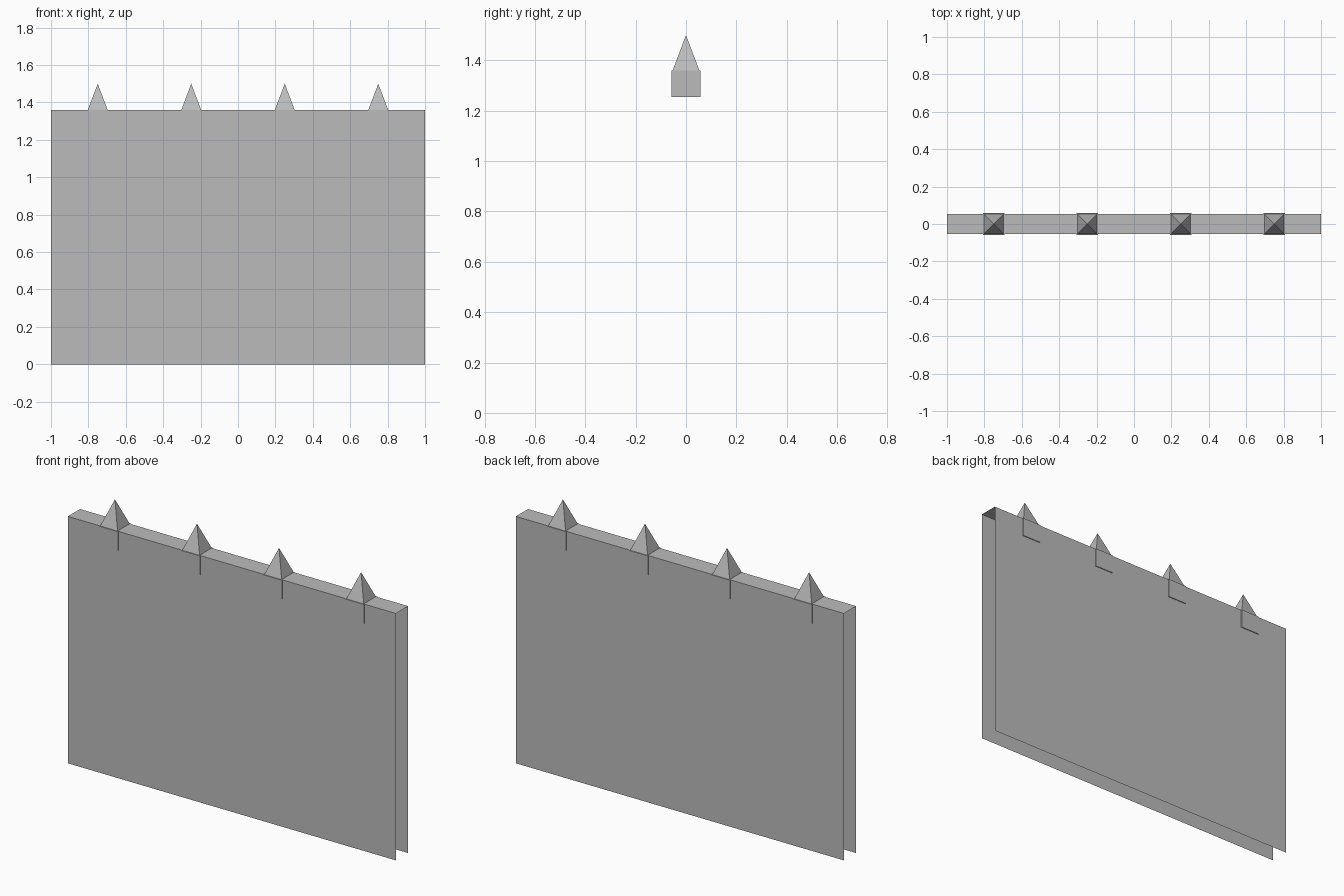
import bpy
import bmesh
from mathutils import Matrix

WALL_HALF = 0.053
WALL_TOP = 1.36
POST_HALF = 0.058
POST_BOTTOM = 1.255
PEAK = 1.5

cube = bpy.data.objects.get("Cube")
if cube:
    bpy.data.objects.remove(cube, do_unlink=True)

# Plain stone grey
grey = bpy.data.materials.new("stone_grey")
grey.use_nodes = True
grey.diffuse_color = (0.5, 0.5, 0.5, 1)
grey.node_tree.nodes["Principled BSDF"].inputs["Base Color"].default_value = grey.diffuse_color


def add_object(name, bm):
    mesh = bpy.data.meshes.new(name)
    bm.to_mesh(mesh)
    bm.free()
    mesh.materials.append(grey)
    obj = bpy.data.objects.new(name, mesh)
    bpy.context.collection.objects.link(obj)
    return obj


def box(size, centre):
    bm = bmesh.new()
    bmesh.ops.create_cube(bm, size=1, matrix=Matrix.Translation(centre) @ Matrix.Diagonal((*size, 1)))
    bm.normal_update()
    return bm


# Wall: front, back and top sheets, open at the ends and below
bm = box((2, 2 * WALL_HALF, WALL_TOP), (0, 0, WALL_TOP / 2))
open_faces = [f for f in bm.faces if abs(f.normal.x) > 0.9 or f.normal.z < -0.9]
bmesh.ops.delete(bm, geom=open_faces, context="FACES")
add_object("wall", bm)

# Four square posts straddling the wall top, each with a pointed cap
for i in range(4):
    x = -0.75 + 0.5 * i
    height = WALL_TOP - POST_BOTTOM
    add_object(f"post_{i + 1}", box((2 * POST_HALF, 2 * POST_HALF, height),
                                    (x, 0, POST_BOTTOM + height / 2)))

    bm = bmesh.new()
    base = [bm.verts.new((x + sx * WALL_HALF, sy * WALL_HALF, WALL_TOP))
            for sx, sy in ((-1, -1), (1, -1), (1, 1), (-1, 1))]
    tip = bm.verts.new((x, 0, PEAK))
    for a, b in zip(base, base[1:] + base[:1]):
        bm.faces.new((a, b, tip))
    add_object(f"spike_{i + 1}", bm)
